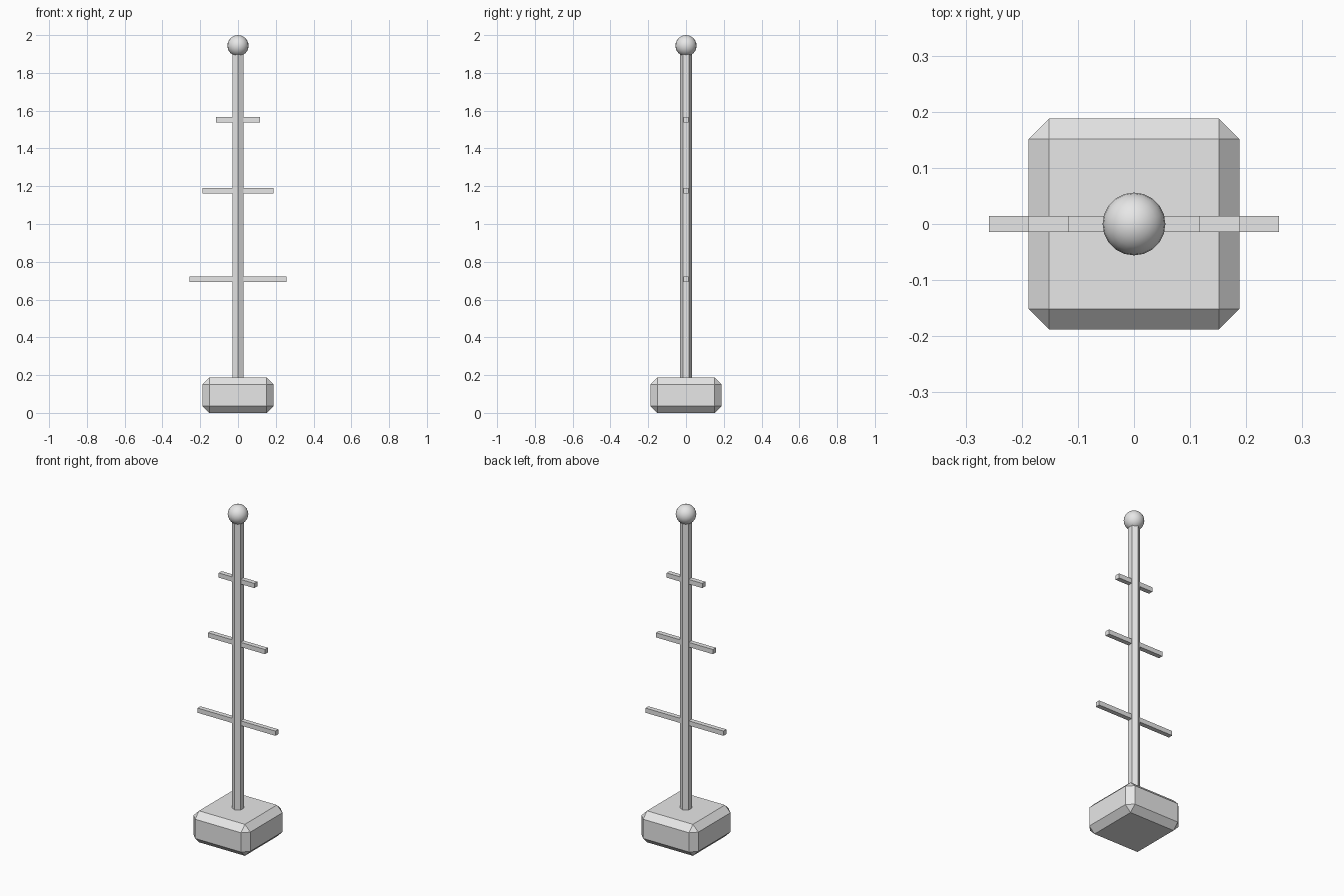
import bpy

cube = bpy.data.objects.get("Cube")
if cube:
    bpy.data.objects.remove(cube, do_unlink=True)

# Single plain grey
GREY = (0.8, 0.8, 0.8, 1.0)
grey = bpy.data.materials.new("light_grey")
grey.use_nodes = True
grey.diffuse_color = GREY
grey.node_tree.nodes["Principled BSDF"].inputs["Base Color"].default_value = GREY


def finish(name):
    obj = bpy.context.object
    obj.name = name
    obj.data.materials.append(grey)
    return obj


def box(name, size, z):
    bpy.ops.mesh.primitive_cube_add(size=1, location=(0, 0, z))
    obj = finish(name)
    obj.scale = size
    bpy.ops.object.transform_apply(location=False, rotation=False, scale=True)
    return obj


# Chamfered square base
BASE_HEIGHT = 0.188
base = box("base", (0.376, 0.376, BASE_HEIGHT), BASE_HEIGHT / 2)
bevel = base.modifiers.new("chamfer", "BEVEL")
bevel.width = 0.0365
bevel.segments = 1

# Hexagonal mast, its corners towards front and back
MAST_TOP = 1.92
mast_length = MAST_TOP - BASE_HEIGHT + 0.02
bpy.ops.mesh.primitive_cylinder_add(
    vertices=6, radius=0.0325, depth=mast_length,
    location=(0, 0, MAST_TOP - mast_length / 2))
finish("mast")

# Crossbars, shorter towards the top
bars = {"lower": (0.516, 0.707), "middle": (0.376, 1.176), "upper": (0.235, 1.552)}
for level, (length, z) in bars.items():
    box(level + "_crossbar", (length, 0.028, 0.028), z)

# Smooth ball on top
BALL_RADIUS = 0.056
bpy.ops.mesh.primitive_uv_sphere_add(
    segments=20, ring_count=12, radius=BALL_RADIUS, location=(0, 0, 2 - BALL_RADIUS))
finish("top_ball")
bpy.ops.object.shade_smooth()
